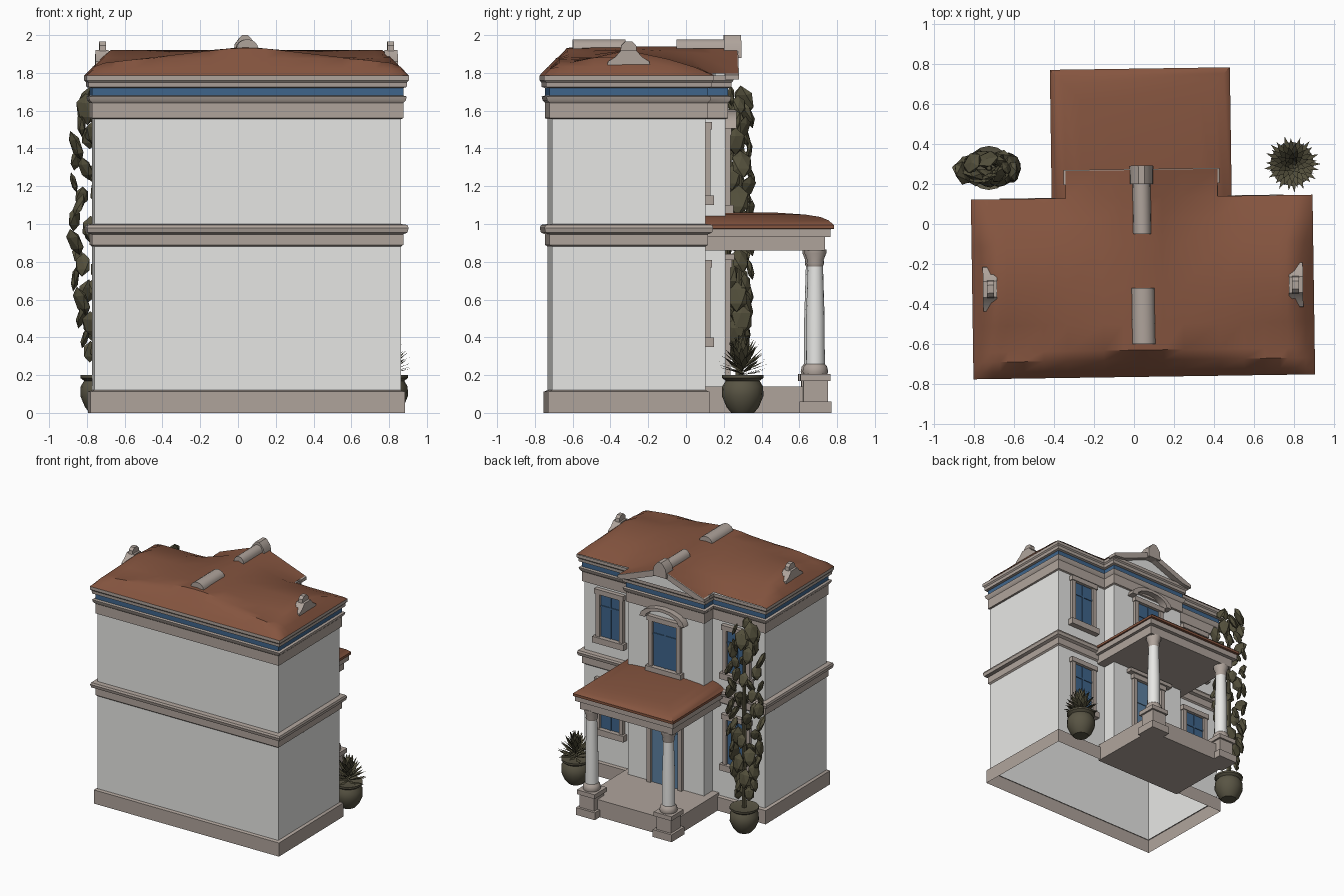
import bpy, bmesh, math, random
from mathutils import Matrix, Vector

if "Cube" in bpy.data.objects:
    bpy.data.objects.remove(bpy.data.objects["Cube"])
random.seed(4)

def mat(name, r, g, b):
    m = bpy.data.materials.new(name)
    m.diffuse_color = (r, g, b, 1)
    m.use_nodes = True
    m.node_tree.nodes["Principled BSDF"].inputs["Base Color"].default_value = m.diffuse_color
    return m
WHITE = mat("white_plaster", 0.80, 0.80, 0.78)
STONE = mat("tan_stone", 0.43, 0.37, 0.33)
ROOF = mat("terracotta", 0.235, 0.09, 0.05)
BLUE = mat("blue_glass", 0.05, 0.13, 0.26)
DOOR = mat("light_blue_door", 0.11, 0.22, 0.36)
LEAF = mat("olive_leaf", 0.088, 0.08, 0.045)
POT = mat("dark_olive_pot", 0.10, 0.09, 0.058)

# the house stands slightly turned and off centre
C = Vector((0, -0.315, 0))
HOUSE = Matrix.Translation((0.045, -0.315, 0)) @ Matrix.Rotation(0.0145, 4, 'Z') @ Matrix.Translation(-C)

def finish(name, bm, m, xf=HOUSE, smooth=True, normals=True):
    if normals:
        bmesh.ops.recalc_face_normals(bm, faces=bm.faces[:])
    me = bpy.data.meshes.new(name)
    bm.to_mesh(me)
    bm.free()
    me.transform(xf)
    me.materials.append(m)
    ob = bpy.data.objects.new(name, me)
    bpy.context.collection.objects.link(ob)
    if smooth:
        bpy.ops.object.select_all(action='DESELECT')
        ob.select_set(True)
        bpy.context.view_layer.objects.active = ob
        bpy.ops.object.shade_smooth_by_angle(angle=math.radians(35))
    return ob

def box(name, x0, x1, y0, y1, z0, z1, m):
    bm = bmesh.new()
    bmesh.ops.create_cube(bm, size=1)
    for v in bm.verts:
        v.co = Vector(((x0 + x1) / 2 + v.co.x * (x1 - x0), (y0 + y1) / 2 + v.co.y * (y1 - y0),
                       (z0 + z1) / 2 + v.co.z * (z1 - z0)))
    return finish(name, bm, m, smooth=False)

def sweep(name, plan, profile, m, cap=False):
    """Run an (offset, z) profile round a right-angled counter-clockwise plan."""
    bm = bmesh.new()
    n = len(plan)
    P = [Vector(p) for p in plan]
    rows = []
    for off, z in profile:
        row = []
        for i in range(n):
            a, b = (P[i] - P[i - 1]).normalized(), (P[(i + 1) % n] - P[i]).normalized()
            q = P[i] + Vector((a.y + b.y, -a.x - b.x)) * off
            row.append(bm.verts.new((q.x, q.y, z)))
        rows.append(row)
    for r, s in zip(rows, rows[1:]):
        for i in range(n):
            j = (i + 1) % n
            bm.faces.new((r[i], r[j], s[j], s[i]))
    if cap:
        bm.faces.new(rows[-1])
    return finish(name, bm, m, normals=False)

def slab(name, pts, a, b, m, axis='y'):
    """Extrude an outline of (across, z) points along y or x."""
    bm = bmesh.new()
    f = bm.faces.new([bm.verts.new((p, a, z) if axis == 'y' else (a, p, z)) for p, z in pts])
    r = bmesh.ops.extrude_face_region(bm, geom=[f])
    d = (0, b - a, 0) if axis == 'y' else (b - a, 0, 0)
    bmesh.ops.translate(bm, vec=d, verts=[v for v in r['geom'] if isinstance(v, bmesh.types.BMVert)])
    return finish(name, bm, m)

def lathe(name, x, y, prof, m, xf=HOUSE, n=16):
    bm = bmesh.new()
    rows = [[bm.verts.new((x + r * math.cos(2 * math.pi * i / n), y + r * math.sin(2 * math.pi * i / n), z))
             for i in range(n)] for r, z in prof]
    for r, s in zip(rows, rows[1:]):
        for i in range(n):
            bm.faces.new((r[i], r[(i + 1) % n], s[(i + 1) % n], s[i]))
    bm.faces.new(rows[0])
    bm.faces.new(rows[-1])
    return finish(name, bm, m, xf)

# walls, plinth and mouldings around the body and centre bay
W, F, B, BW, BY = 0.812, -0.722, 0.092, 0.34, 0.205
plan = [(-W, F), (W, F), (W, B), (BW, B), (BW, BY), (-BW, BY), (-BW, B), (-W, B)]
sweep("walls", plan, [(0, 0.1), (0, 1.76)], WHITE)
sweep("plinth", plan, [(0.02, 0), (0.02, 0.112), (0, 0.12)], STONE)
sweep("middle_cornice", plan, [(0, 0.88), (0.012, 0.89), (0.012, 0.945), (0.034, 0.955), (0.04, 0.98),
                               (0.034, 0.995), (0, 1.0)], STONE)
sweep("frieze", plan, [(0, 1.555), (0.012, 1.56), (0.012, 1.64), (0.025, 1.655), (0.03, 1.675), (0.012, 1.68)], STONE)
sweep("frieze_stripe", plan, [(0.012, 1.68), (0.012, 1.72)], BLUE)
sweep("top_cornice", plan, [(0.012, 1.72), (0.03, 1.725), (0.032, 1.75), (0.041, 1.76), (0.041, 1.785)], STONE)

# main roof: low crossed ridges with steep outer edges
us = [0.0, 0.1, 0.2, 0.38, 0.5, 0.6, 0.68, 0.72, 0.76, 0.81, 0.854]
us = [-u for u in us[:0:-1]] + us
vs = [-0.764, -0.73, -0.68, -0.63, -0.5, -0.32, -0.1, 0.03, 0.134, 0.27]
def roof_z(u, v):
    a = abs(u)
    if v > 0.13 and a < 0.39:
        return 1.94 - 0.38 * a
    s = 0.115 + 0.265 * max(0, min(1, (v + 0.32) / 0.45))
    h = max(1.92 - 0.22 * abs(v + 0.32), 1.94 - s * a)
    h = min(h, 1.785 + 1.1 * min(0.854 - a, v + 0.764))
    return min(h, 1.79 + 0.4 * (0.134 - v)) if a > 0.39 else h
bm = bmesh.new()
grid = {(i, j): bm.verts.new((u, v, roof_z(u, v))) for i, u in enumerate(us) for j, v in enumerate(vs)
        if v < 0.2 or abs(u) < 0.39}
for i in range(len(us) - 1):
    for j in range(len(vs) - 1):
        k = [(i, j), (i + 1, j), (i + 1, j + 1), (i, j + 1)]
        if all(q in grid for q in k):
            bm.faces.new([grid[q] for q in k])
finish("main_roof", bm, ROOF, normals=False)

# pediment over the bay
slab("pediment_panel", [(-0.36, 1.77), (0.36, 1.77), (0, 1.915)], 0.15, 0.225, WHITE)
slab("raking_cornice", [(-0.39, 1.765), (-0.39, 1.79), (0, 1.938), (0.39, 1.79), (0.39, 1.765),
                        (0.3, 1.775), (0, 1.89), (-0.3, 1.775)], 0.2, 0.275, STONE)

# roof ornaments
slab("peak_ornament", [(-0.06, 1.88), (0.06, 1.88), (0.055, 1.95), (0.03, 1.985), (0.015, 2.0), (-0.015, 2.0),
                       (-0.03, 1.985), (-0.055, 1.95)], 0.20, 0.292, STONE)
for y0, y1, r in ((-0.6, -0.32, 0.058), (-0.05, 0.22, 0.045)):
    arc = [(r * math.cos(t * math.pi / 8), 1.928 + 0.05 * math.sin(t * math.pi / 8)) for t in range(9)]
    slab("ridge_cap", arc, y0, y1, STONE)
for s in (-1, 1):
    y = -0.315
    slab("end_ornament_base", [(y - .115, 1.82), (y + .115, 1.82), (y + .11, 1.86), (y + .07, 1.885), (y + .04, 1.92),
                               (y - .04, 1.92), (y - .07, 1.885), (y - .11, 1.86)], s * .73, s * .80, STONE, 'x')
    slab("end_ornament_top", [(y - .045, 1.9), (y + .045, 1.9), (y + .04, 1.945), (y + .02, 1.965),
                              (y - .02, 1.965), (y - .04, 1.945)], s * .745, s * .78, STONE, 'x')

# windows and door
def window(name, u, w, z0, z1, y, m=BLUE, sill=True):
    h, t = w / 2, 0.035
    box(name + "_glass", u - h, u + h, y, y + 0.008, z0, z1, m)
    for s in (-1, 1):
        box(name + "_jamb", u + s * h - t / 2, u + s * h + t / 2, y - 0.01, y + 0.028, z0, z1, STONE)
    box(name + "_lintel", u - h - 0.025, u + h + 0.025, y - 0.01, y + 0.035, z1 - 0.01, z1 + 0.03, STONE)
    box(name + "_mullion", u - 0.007, u + 0.007, y, y + 0.014, z0, z1, m)
    box(name + "_bar", u - h, u + h, y, y + 0.014, z0 + (z1 - z0) * 0.68, z0 + (z1 - z0) * 0.68 + 0.014, m)
    if sill:
        box(name + "_sill", u - h - 0.035, u + h + 0.035, y - 0.01, y + 0.045, z0 - 0.04, z0 + 0.01, STONE)
for s in (-1, 1):
    window("upper_window", s * 0.57, 0.21, 1.14, 1.51, B)
    window("lower_window", s * 0.57, 0.21, 0.39, 0.78, B)
window("centre_window", 0, 0.25, 1.09, 1.48, BY)
window("front_door", 0, 0.28, 0.14, 0.78, BY, DOOR, False)
box("door_hood", -0.21, 0.21, BY - 0.01, BY + 0.05, 0.81, 0.84, STONE)
arch = [(k * math.cos(t * math.pi / 8), 1.505 + 0.5 * k * math.sin(t * math.pi / 8))
        for k, o in ((0.2, range(9)), (0.15, range(8, -1, -1))) for t in o]
slab("window_arch", arch, BY - 0.01, BY + 0.06, STONE)

# porch
box("porch_floor", -0.4, 0.4, 0.09, 0.70, 0.0, 0.14, STONE)
box("porch_beam", -0.415, 0.415, 0.09, 0.73, 0.86, 0.93, STONE)
box("porch_cornice", -0.44, 0.44, 0.09, 0.76, 0.93, 0.975, STONE)
sweep("porch_roof", [(-0.45, -0.06), (0.45, -0.06), (0.45, 0.777), (-0.45, 0.777)],
      [(-0.03, 0.97), (0, 0.975), (0, 0.995), (-0.03, 1.02), (-0.07, 1.037), (-0.15, 1.05), (-0.3, 1.06)], ROOF, True)
for s in (-1, 1):
    u, y = s * 0.345, 0.68
    for h, z0, z1 in ((0.085, 0, 0.06), (0.065, 0.06, 0.17), (0.08, 0.17, 0.205)):
        box("column_pedestal", u - h, u + h, y - h, y + h, z0, z1, STONE)
    lathe("column_foot", u, y, [(0.062, 0.2), (0.068, 0.22), (0.062, 0.245), (0.05, 0.26)], STONE)
    lathe("column_shaft", u, y, [(0.05, 0.255), (0.049, 0.5), (0.04, 0.79)], WHITE)
    lathe("column_capital", u, y, [(0.04, 0.775), (0.046, 0.79), (0.044, 0.81), (0.058, 0.845), (0.058, 0.865)], STONE)

# pots
ID = Matrix.Identity(4)
PROF = [(0.06, 0), (0.085, 0.03), (0.11, 0.09), (0.108, 0.14), (0.09, 0.17), (0.11, 0.185), (0.11, 0.2), (0.09, 0.195)]
R, L = (0.79, 0.3), (-0.725, 0.28)
for name, p in (("right_pot", R), ("left_pot", L)):
    lathe(name, p[0], p[1], PROF, POT, ID)

# spiky plant in the right pot
bm = bmesh.new()
for i in range(64):
    a, e = i * 2.4, math.radians(5 + 75 * (i / 63))
    d = Vector((math.cos(a) * math.cos(e), math.sin(a) * math.cos(e), math.sin(e)))
    side = Vector((-math.sin(a), math.cos(a), 0)) * 0.017
    o = Vector((R[0], R[1], 0.2 + 0.08 * i / 63))
    ln = 0.145
    mid = o + d * ln * 0.55
    bm.faces.new([bm.verts.new(q) for q in (o, mid - side, o + d * ln, mid + side)])
finish("spiky_leaves", bm, LEAF, ID, False, False)

# climbing plant in the left pot
lathe("vine_stem", L[0], L[1], [(0.02, 0.18), (0.018, 0.9), (0.012, 1.6)], LEAF, ID, 6)
bm = bmesh.new()
for i in range(58):
    z = 0.3 + 1.38 * i / 57
    k = min(1, 0.45 + (z - 0.3) * 1.2) if z < 1.45 else 0.7
    a = i * 2.4
    c = Vector((L[0] - 0.01 + 0.135 * k * math.cos(a), L[1] + 0.06 * k * math.sin(a), z))
    r = random.uniform(0.045, 0.075)
    rot = Matrix.Rotation(a + random.uniform(-.5, .5), 4, 'Z') @ Matrix.Rotation(random.uniform(-.5, .5), 4, 'Y')
    bmesh.ops.create_icosphere(bm, subdivisions=1, radius=1, matrix=Matrix.Translation(c) @ rot @
                               Matrix.Diagonal((r * 0.35, r * 0.85, r * 1.15, 1)))
finish("vine_leaves", bm, LEAF, ID, False)
